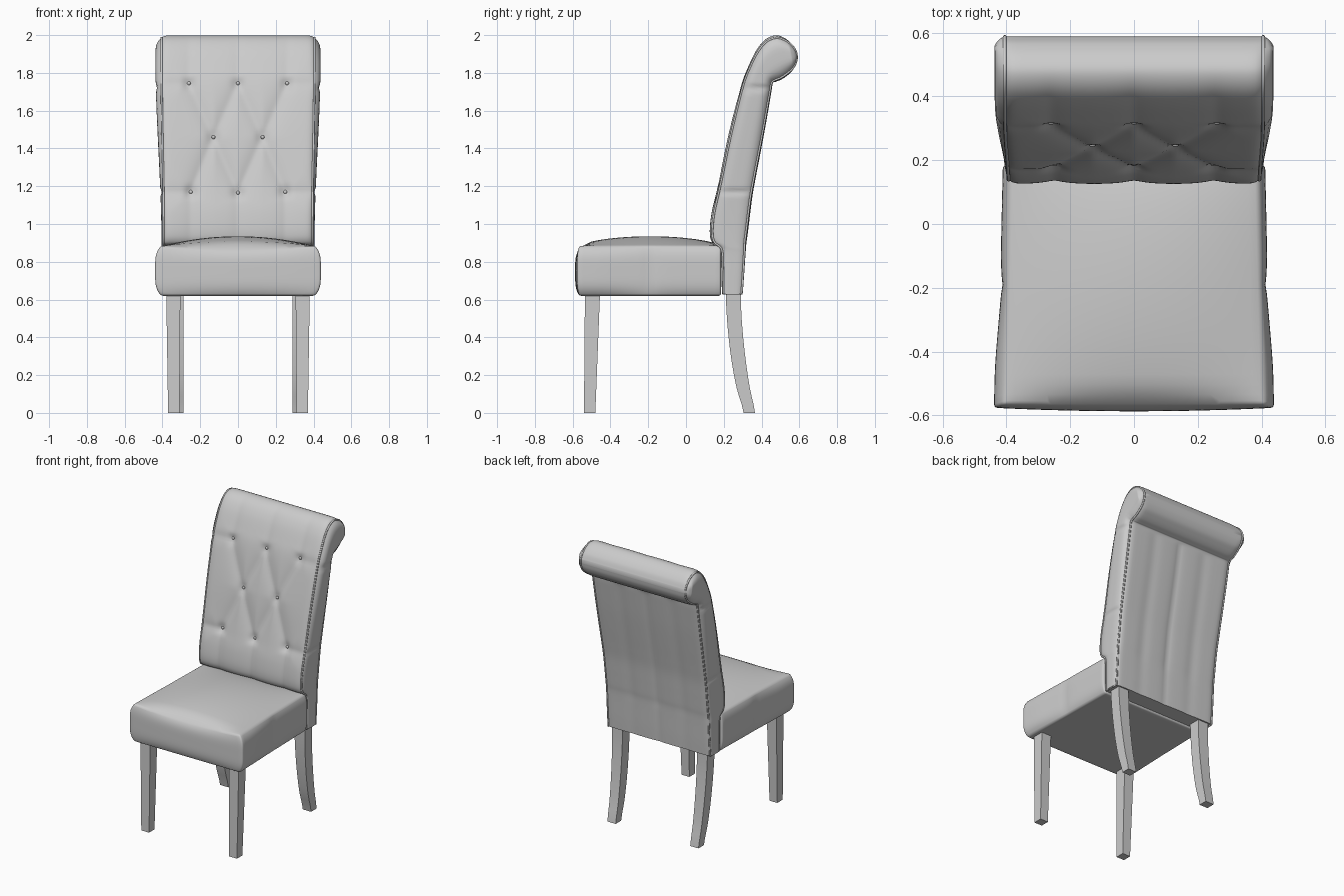
import bpy, bmesh, math
from mathutils import Vector

if "Cube" in bpy.data.objects:
    bpy.data.objects.remove(bpy.data.objects["Cube"])

grey = bpy.data.materials.new("soft grey")
grey.diffuse_color = (0.6, 0.6, 0.6, 1)
grey.use_nodes = True
grey.node_tree.nodes["Principled BSDF"].inputs["Base Color"].default_value = grey.diffuse_color


def finish(bm, name, angle=40, smooth=True):
    bmesh.ops.recalc_face_normals(bm, faces=bm.faces)
    me = bpy.data.meshes.new(name)
    bm.to_mesh(me)
    bm.free()
    ob = bpy.data.objects.new(name, me)
    bpy.context.collection.objects.link(ob)
    me.materials.append(grey)
    if smooth:
        activate(ob)
        bpy.ops.object.shade_smooth_by_angle(angle=math.radians(angle))
    return ob


def activate(ob):
    bpy.ops.object.select_all(action='DESELECT')
    ob.select_set(True)
    bpy.context.view_layer.objects.active = ob


def loft(bm, rings):
    rows = [[bm.verts.new(p) for p in r] for r in rings]
    n = len(rows[0])
    for a, b in zip(rows, rows[1:]):
        for i in range(n):
            j = (i + 1) % n
            bm.faces.new((a[i], a[j], b[j], b[i]))
    bm.faces.new(rows[0])
    bm.faces.new(rows[-1])


def step(a, b, x):
    t = min(1, max(0, (x - a) / (b - a)))
    return t * t * (3 - 2 * t)


def spline(pts, k):
    i = min(int(k), len(pts) - 2)
    t = k - i
    p = [pts[min(max(i + o, 0), len(pts) - 1)] for o in (-1, 0, 1, 2)]
    return [0.5 * (2 * b + (c - a) * t + (2 * a - 5 * b + 4 * c - d) * t * t
                   + (3 * b - a - 3 * c + d) * t ** 3) for a, b, c, d in zip(*p)]


# Backrest side profile: front y, z paired with rear y, z, from foot to scroll tip
PROFILE = [
    (.19, .63, .30, .63), (.187, .75, .307, .72), (.18, .865, .315, .84),
    (.137, .905, .32, .90), (.125, .96, .327, .95), (.135, 1.06, .338, 1.04),
    (.160, 1.17, .352, 1.15), (.182, 1.27, .37, 1.25), (.213, 1.42, .395, 1.38),
    (.248, 1.57, .423, 1.53), (.293, 1.74, .452, 1.70), (.328, 1.83, .460, 1.745),
    (.372, 1.92, .475, 1.753), (.42, 1.977, .505, 1.765), (.475, 1.999, .535, 1.785),
    (.525, 1.983, .562, 1.81), (.565, 1.945, .58, 1.845), (.585, 1.905, .587, 1.88)]

# Tufting creases in (|x|, z), with a strength
CREASES = [
    (0, 1.745, .13, 1.46, 1), (.26, 1.745, .13, 1.46, 1),
    (.13, 1.46, 0, 1.165, 1), (.13, 1.46, .25, 1.17, 1),
    (0, 1.745, 0, 2.0, .55), (.26, 1.745, .26, 2.0, .55),
    (0, 1.165, 0, .9, .6), (.25, 1.17, .25, .9, .6),
    (.26, 1.745, .42, 1.745, .55), (.25, 1.17, .42, 1.17, .55)]
BUTTONS = [(0, 1.745), (.26, 1.745), (.13, 1.46), (.25, 1.17), (0, 1.165)]


def tuft(x, z):
    x, best = abs(x), 0
    for ax, az, bx, bz, w in CREASES:
        dx, dz = bx - ax, bz - az
        t = min(1, max(0, ((x - ax) * dx + (z - az) * dz) / (dx * dx + dz * dz)))
        d = math.hypot(x - ax - t * dx, z - az - t * dz)
        best = max(best, w * math.exp(-math.hypot(d, .01) / .04))
    dimple = sum(math.exp(-((x - a) ** 2 + (z - b) ** 2) / .0009) for a, b in BUTTONS)
    return .024 * best + .014 * dimple


def half_width(z):
    return .393 + .012 * step(.9, 1.9, z)


# Backrest with scrolled top
NF, NS, NR, SUB = 64, 10, 40, 8
rings, pipe_front, pipe_rear = [], [], []
for s in range((len(PROFILE) - 1) * SUB + 1):
    k = s / SUB
    fy, fz, ry, rz = spline(PROFILE, k)
    F, R = Vector((0, fy, fz)), Vector((0, ry, rz))
    chord = R - F
    L = chord.length
    inward = chord.normalized()
    scale = min(1, L / .2)
    fade = 1 - step(10.5, 14.5, k)
    ring = []
    for j in range(NF + 1):
        t = 2 * j / NF - 1
        x = half_width(fz) * t
        d = (tuft(x, fz) * fade * (1 - abs(t) ** 30) + .014 * abs(t) ** 30) * scale
        ring.append(F + inward * d + Vector((x, 0, 0)))
    rear = []
    for j in range(NR + 1):
        t = 1 - 2 * j / NR
        x = half_width(rz) * t
        seam = .010 * math.exp(-abs(x) / .03) + .005 * math.exp(-((abs(x) - .2) / .04) ** 2)
        d = (seam * (1 - step(10, 11, k)) + .010 * abs(t) ** 30) * scale
        rear.append(R - inward * d + Vector((x, 0, 0)))

    def side(a, b, sign):
        out = []
        for j in range(1, NS):
            u = j / NS
            p = a.lerp(b, u)
            bulge = .012 + .020 * step(.9, 1.85, p.z)
            for zs in (1.17, 1.72):
                bulge -= .008 * math.exp(-((p.z - zs) / .014) ** 2)
            p.x += sign * bulge * (1 - (2 * u - 1) ** 4) * min(1, L / .15)
            out.append(p)
        return out

    pipe_front.append(ring[-1].copy())
    pipe_rear.append(rear[0].copy())
    rings.append(ring + side(ring[-1], rear[0], 1) + rear + side(rear[-1], ring[0], -1))
bm = bmesh.new()
loft(bm, rings)
finish(bm, "backrest", 55)

# Piping along both side edges of the backrest
cu = bpy.data.curves.new("backrest_piping", 'CURVE')
cu.dimensions = '3D'
cu.bevel_depth = .006
cu.bevel_resolution = 2
loop = pipe_front + pipe_rear[::-1][1:]
for sgn in (-1, 1):
    sp = cu.splines.new('POLY')
    sp.points.add(len(loop) - 1)
    sp.use_cyclic_u = True
    for q, p in zip(sp.points, loop):
        q.co = (sgn * p.x, p.y, p.z, 1)
cu.materials.append(grey)
piping = bpy.data.objects.new("backrest_piping", cu)
bpy.context.collection.objects.link(piping)
activate(piping)
bpy.ops.object.convert(target='MESH')
bpy.ops.object.shade_smooth_by_angle(angle=math.radians(50))

# Tufting buttons
bm = bmesh.new()
for bx, bz in BUTTONS:
    row = min(rings[3 * SUB:12 * SUB], key=lambda r: abs(r[NF // 2].z - bz))
    for sgn in ((-1, 1) if bx else (1,)):
        p = min(row[:NF + 1], key=lambda v: abs(v.x - sgn * bx))
        made = bmesh.ops.create_uvsphere(bm, u_segments=12, v_segments=8, radius=.010)
        for v in made["verts"]:
            v.co = Vector((v.co.x + sgn * bx, v.co.y * .7 + p.y - .002, v.co.z + bz))
finish(bm, "tufting_buttons", 60)

# Seat cushion: tapered block with bulging sides, side seams and a crowned top
bm = bmesh.new()
bmesh.ops.create_cube(bm, size=2)
bmesh.ops.subdivide_edges(bm, edges=bm.edges[:], cuts=23, use_grid_fill=True)
for vert in bm.verts:
    u, v, w = vert.co
    puff = 1 - w ** 4
    flare = .022 + .010 * step(.1, .8, -v) - .008 * math.exp(-abs(v) / .12)
    x = u * (.398 - .009 * v + flare * puff)
    y = -.19 + .375 * v
    if v < 0:
        y -= .022 * puff * (1 - .5 * u * u) * step(.6, 1, -v)
    top = (w + 1) / 2
    crown = .05 * (1 - u * u) * (1 - v * v) ** .7 if abs(v) < 1 else 0
    dip = -.02 * (1 - u * u) * step(.85, 1, -v)
    vert.co = (x, y, .62 + .265 * top + (crown + dip) * top ** 2)
seat = finish(bm, "seat", smooth=False)
bev = seat.modifiers.new("soft edges", 'BEVEL')
bev.width = .012
bev.segments = 3
bev.limit_method = 'ANGLE'
bev.angle_limit = math.radians(40)
activate(seat)
bpy.ops.object.modifier_apply(modifier="soft edges")
bpy.ops.object.shade_smooth_by_angle(angle=math.radians(35))

# Legs: rectangular sections (z, inner x, outer x, front y, rear y)
FRONT = [(0, .31, .37, -.54, -.48), (.64, .305, .38, -.535, -.455)]
REAR_Y = [(.305, .365), (.268, .338), (.243, .318), (.226, .303), (.215, .293), (.21, .29)]
REAR = []
for i in range(16):
    a, b = spline(REAR_Y, i / 3)
    t = i / 15
    REAR.append((.66 * t, .288, .352 + .018 * t, a, b))
for name, sections in (("front_leg", FRONT), ("rear_leg", REAR)):
    for label, sgn in (("left", -1), ("right", 1)):
        bm = bmesh.new()
        loft(bm, [[(sgn * a, c, z), (sgn * b, c, z), (sgn * b, d, z), (sgn * a, d, z)]
                  for z, a, b, c, d in sections])
        finish(bm, name + "_" + label, 30)
